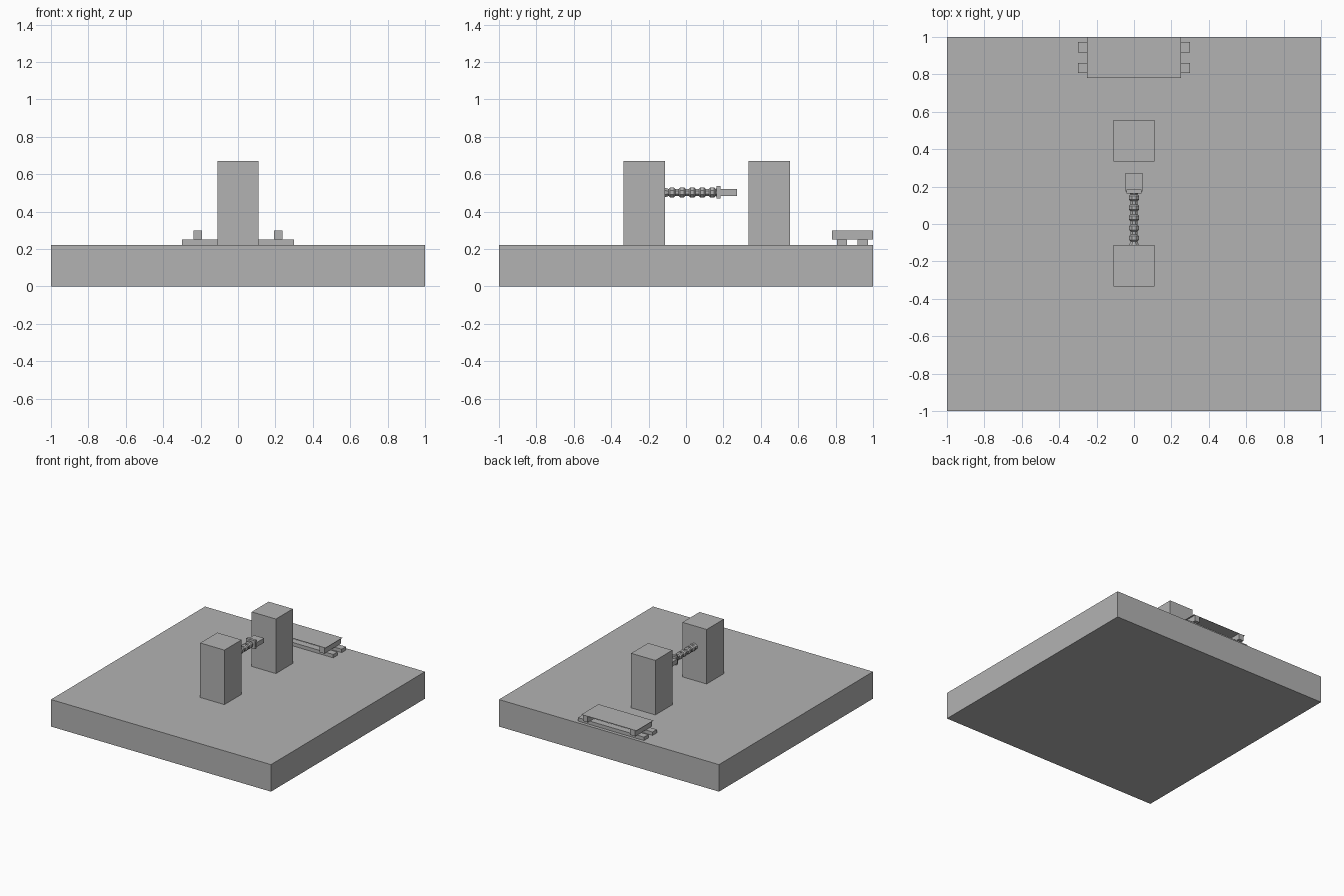
import bpy, bmesh, math
from mathutils import Matrix

default = bpy.data.objects.get("Cube")
if default:
    bpy.data.objects.remove(default, do_unlink=True)

grey = bpy.data.materials.new("plain grey")
grey.use_nodes = True
GREY = (0.45, 0.45, 0.45, 1)
grey.diffuse_color = GREY
grey.node_tree.nodes["Principled BSDF"].inputs["Base Color"].default_value = GREY


def finish(name, bm):
    mesh = bpy.data.meshes.new(name)
    bm.to_mesh(mesh)
    bm.free()
    mesh.materials.append(grey)
    obj = bpy.data.objects.new(name, mesh)
    bpy.context.collection.objects.link(obj)
    return obj


def box(name, x, y, z):
    """Box from (low, high) ranges on each axis."""
    bm = bmesh.new()
    spans = (x, y, z)
    centre = [(a + b) / 2 for a, b in spans]
    size = [b - a for a, b in spans]
    bmesh.ops.create_cube(bm, size=1, matrix=Matrix.Translation(centre) @ Matrix.Diagonal((*size, 1)))
    return finish(name, bm)


def lathe_y(name, profile, height, sides=8):
    """Flat-sided turned shape along y from (y, radius) pairs."""
    bm = bmesh.new()
    rings = []
    for y, r in profile:
        r /= math.cos(math.pi / sides)
        angles = [math.tau * (i + 0.5) / sides for i in range(sides)]
        rings.append([bm.verts.new((r * math.cos(a), y, height + r * math.sin(a))) for a in angles])
    for a, b in zip(rings, rings[1:]):
        for i in range(sides):
            j = (i + 1) % sides
            bm.faces.new((a[i], a[j], b[j], b[i]))
    bm.faces.new(rings[0])
    bm.faces.new(rings[-1])
    bmesh.ops.recalc_face_normals(bm, faces=bm.faces)
    return finish(name, bm)


# Ground slab and the two posts
GROUND = 0.222
box("ground_slab", (-1, 1), (-1, 1), (0, GROUND))
box("front_post", (-0.11, 0.11), (-0.333, -0.111), (GROUND, 0.67))
box("back_post", (-0.11, 0.11), (0.335, 0.555), (GROUND, 0.67))

# Ridged grip, collar and head reaching back from the front post
AXIS = 0.502
grip = [(-0.115, 0.026)]
for i in range(5):
    y = -0.075 + i * 0.054
    grip += [(y - 0.018, 0.019), (y - 0.01, 0.027), (y + 0.01, 0.027), (y + 0.018, 0.019)]
grip.append((0.17, 0.024))
lathe_y("ridged_grip", grip, AXIS)
box("grip_collar", (-0.04, 0.04), (0.163, 0.185), (0.469, 0.538))
box("grip_head", (-0.046, 0.046), (0.175, 0.273), (0.483, 0.52))

# Low bench: two runners, two side walls and a thin top
for name, y in (("front_runner", 0.807), ("back_runner", 0.918)):
    box(name, (-0.3, 0.3), (y, y + 0.055), (GROUND, 0.25))
for name, side in (("left_bench_wall", 1), ("right_bench_wall", -1)):
    box(name, sorted((side * 0.193, side * 0.238)), (0.78, 1), (0.25, 0.298))
box("bench_top", (-0.25, 0.25), (0.78, 1), (0.298, 0.3))
